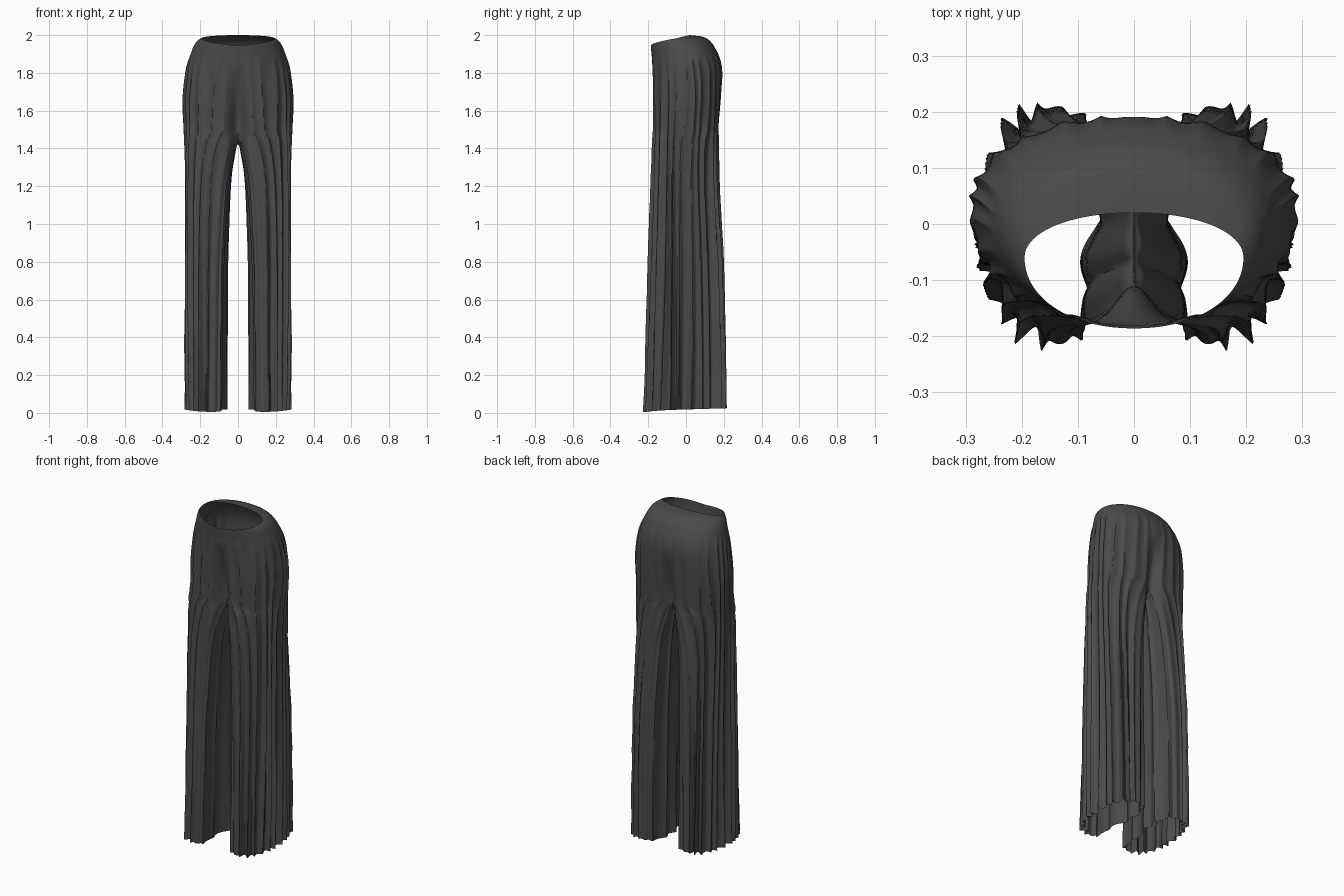
import bpy, bmesh, math

if "Cube" in bpy.data.objects:
    bpy.data.objects.remove(bpy.data.objects["Cube"])

# Levels from hem to rim:
# front z, back z, side x, front y, back y, seam x, inner x, side y, pleat depth
KEYS = [
    (0.005, 0.025, 0.266, -0.214, 0.210, 0.135, 0.058, 0.00, 0.022),
    (0.40, 0.40, 0.268, -0.204, 0.207, 0.132, 0.058, 0.00, 0.019),
    (0.80, 0.80, 0.270, -0.194, 0.199, 0.125, 0.056, 0.00, 0.016),
    (1.20, 1.20, 0.274, -0.182, 0.178, 0.095, 0.040, 0.00, 0.012),
    (1.42, 1.42, 0.281, -0.178, 0.174, 0.040, 0.014, 0.01, 0.010),
    (1.50, 1.50, 0.285, -0.176, 0.177, 0.000, 0.000, 0.02, 0.009),
    (1.66, 1.67, 0.290, -0.177, 0.186, 0.000, 0.000, 0.03, 0.007),
    (1.80, 1.83, 0.273, -0.179, 0.190, 0.000, 0.000, 0.02, 0.005),
    (1.88, 1.93, 0.246, -0.181, 0.155, 0.000, 0.000, 0.00, 0.000),
    (1.915, 1.985, 0.222, -0.184, 0.105, 0.000, 0.000, -0.03, 0.000),
    (1.945, 2.00, 0.195, -0.186, 0.020, 0.000, 0.000, -0.06, 0.000),
]
CROTCH, BAND, TOP = 5, 8, 10
STEPS = 9


def level(v):
    """Smooth curve through the levels (Catmull-Rom)."""
    i = min(int(v), TOP - 1)
    f = v - i
    a, b, c, d = (KEYS[max(0, min(TOP, i + k))] for k in (-1, 0, 1, 2))
    return [0.5 * (2*q + (r - p)*f + (2*p - 5*q + 4*r - s)*f*f
                   + (3*q - p - 3*r + s)*f**3)
            for p, q, r, s in zip(a, b, c, d)]


def power(x, p):
    return math.copysign(abs(x) ** p, x)


def smooth(x):
    x = max(0, min(1, x))
    return x * x * (3 - 2 * x)


def pleat(t, v, count):
    """Sharp outward folds, unevenly spaced and drifting with height."""
    s = t + 0.02 * math.sin(11*t + 1) + 0.01 * math.sin(29*t + 0.5*v)
    s += 0.008 * math.sin(1.1 * v + 6*t)
    w = 1 - 1.9 * abs(math.sin(math.pi * count * s))
    w *= 0.75 + 0.25 * math.sin(17*t + 0.6*v)
    return w * min(1, 14*t, 9*(1 - t))


def cleft(x, v, s):
    """Inward dip of the cloth at the centre, between the legs."""
    if s < 0:
        return 0.065 * smooth((BAND - 0.3 - v) / 2.7) * math.exp(-(x / 0.04)**2) * s * s
    return -0.045 * smooth((BAND - 1 - v) / 2) * math.exp(-(x / 0.04)**2) * s * s


def outer(t, v):
    """Outside half, from centre front round the hip to centre back."""
    zf, zb, xo, yf, yb, xs, xi, yc, amp = level(v)
    a = math.pi * (t - 0.5)
    c, s = max(0, math.cos(a)), math.sin(a)
    hip = smooth((v - 3) / 6)
    x = xs + (xo - xs) * power(c, 0.8 + 0.15 * hip)
    y = yc + (yb - yc if s > 0 else yc - yf) * power(s, 0.85 + 0.12 * hip)
    z = zf + (zb - zf) * math.sin(math.pi * t / 2) ** 1.2
    n = math.hypot(c, s * 0.8)
    d = amp * pleat(t, v, 13)
    y += cleft(x, v, s)
    return (x + d * c / n * (c > 0.001), y + d * s / n, z)


def inner(t, v):
    """Inside of the leg, from back seam to front seam."""
    zf, zb, xo, yf, yb, xs, xi, yc, amp = level(v)
    a = math.pi * (0.5 - t)
    c, s = max(0, math.cos(a)), math.sin(a)
    low = 1 - smooth(v / CROTCH)
    x = xs - (xs - xi) * power(c, 0.8)
    # hollow along the front half of the inside leg
    x += 0.03 * low * math.exp(-((s + 0.35) / 0.4)**2) * c
    y = yc + (yb - yc if s > 0 else yc - yf) * power(s, 0.85)
    y += cleft(x, v, s)
    z = zf + (zb - zf) * math.sin(math.pi * (1 - t) / 2) ** 1.2
    z -= 0.07 * c * (v / CROTCH) ** 4
    d = 0.7 * amp * pleat(t, v, 6) * min(1, 1.2 * (CROTCH - v))
    return (max(0, x - d * c), y + d * s, z)


def sheet(bm, fn, v0, v1, cols):
    rows = (v1 - v0) * STEPS
    grid = [[bm.verts.new(fn(j / cols, v0 + i / STEPS)) for j in range(cols + 1)]
            for i in range(rows + 1)]
    for i in range(rows):
        for j in range(cols):
            bm.faces.new((grid[i][j], grid[i][j+1], grid[i+1][j+1], grid[i+1][j]))


def part(name, sheets, mat):
    bm = bmesh.new()
    for args in sheets:
        sheet(bm, *args)
    bmesh.ops.remove_doubles(bm, verts=bm.verts, dist=0.0002)
    me = bpy.data.meshes.new(name)
    bm.to_mesh(me)
    bm.free()
    ob = bpy.data.objects.new(name, me)
    bpy.context.collection.objects.link(ob)
    me.materials.append(mat)
    bpy.ops.object.select_all(action='DESELECT')
    ob.select_set(True)
    bpy.context.view_layer.objects.active = ob
    bpy.ops.object.shade_smooth_by_angle(angle=math.radians(40))
    mod = ob.modifiers.new("mirror", 'MIRROR')
    mod.merge_threshold = 0.0005
    return ob


cloth = bpy.data.materials.new("charcoal cloth")
cloth.diffuse_color = (0.07, 0.07, 0.07, 1)
cloth.use_nodes = True
cloth.node_tree.nodes["Principled BSDF"].inputs["Base Color"].default_value = cloth.diffuse_color

# pleated legs and hips, then the smooth waistband
part("trouser_legs", [(outer, 0, BAND, 180), (inner, 0, CROTCH, 90)], cloth)
part("waistband", [(outer, BAND, TOP, 180)], cloth)
